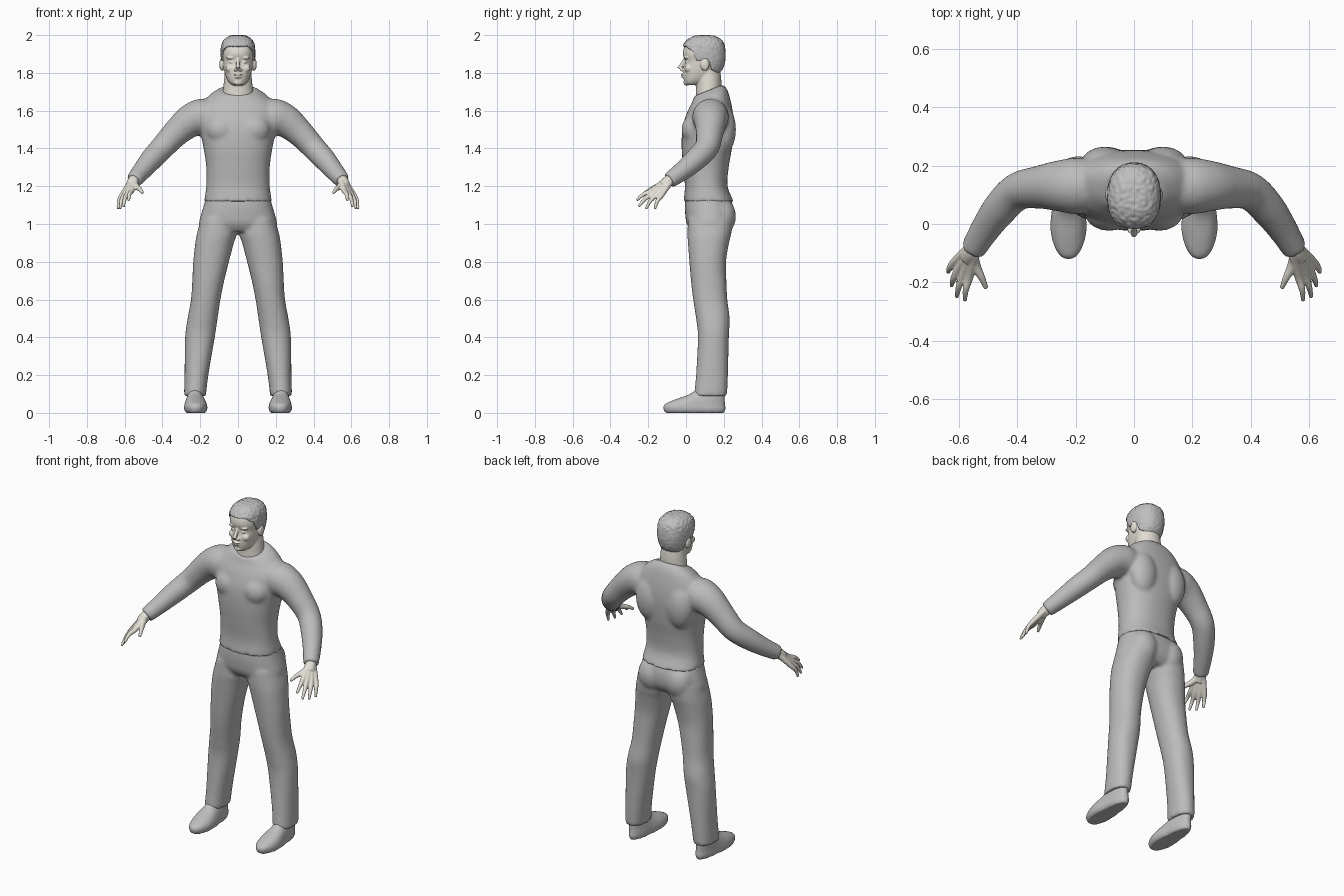
import bpy, bmesh, math
from mathutils import Vector, Matrix, noise

cube = bpy.data.objects.get("Cube")
if cube:
    bpy.data.objects.remove(cube, do_unlink=True)


def material(name, *rgb):
    mat = bpy.data.materials.new(name)
    mat.use_nodes = True
    mat.diffuse_color = (*rgb, 1)
    mat.node_tree.nodes["Principled BSDF"].inputs["Base Color"].default_value = (*rgb, 1)
    return mat


cloth = material("grey cloth", 0.5, 0.5, 0.5)
skin = material("pale skin", 0.76, 0.73, 0.66)
hair_grey = material("grey hair", 0.52, 0.52, 0.52)
shoe_grey = material("grey shoe", 0.52, 0.52, 0.52)


def spline(keys, steps=5):
    """Smooth curve through tuples of any length."""
    out = []
    for i in range(len(keys) - 1):
        a, b = keys[max(i - 1, 0)], keys[i]
        c, d = keys[i + 1], keys[min(i + 2, len(keys) - 1)]
        for s in range(steps):
            t = s / steps
            out.append([q + 0.5 * t * (r - p + t * (2*p - 5*q + 4*r - e + t * (3*(q - r) + e - p)))
                        for p, q, r, e in zip(a, b, c, d)])
    return out + [list(keys[-1])]


def skin_rings(bm, rings):
    """Bridge point rings and cap both ends."""
    loops = [[bm.verts.new(p) for p in ring] for ring in rings]
    for lo, hi in zip(loops, loops[1:]):
        for i in range(len(lo)):
            bm.faces.new((lo[i - 1], lo[i], hi[i], hi[i - 1]))
    bm.faces.new(loops[0][::-1])
    bm.faces.new(loops[-1])


def loft(bm, keys, power=2.3, n=40):
    """Stack of rounded sections: z, x min, x max, y min, y max, optional tilt."""
    rings = []
    for z, x0, x1, y0, y1, *tilt in spline(keys):
        ring = []
        for i in range(n):
            a = math.tau * i / n
            u, v = [math.copysign(abs(w) ** (2 / power), w) for w in (math.cos(a), math.sin(a))]
            dy = v * (y1 - y0) / 2
            ring.append(((x0 + x1) / 2 + u * (x1 - x0) / 2, (y0 + y1) / 2 + dy,
                         z + sum(tilt) * dy))
        rings.append(ring)
    skin_rings(bm, rings)


def tube(bm, keys, n=20):
    """Round limb through x, y, z, radius."""
    pts = spline(keys)
    rings = []
    for i, (*p, r) in enumerate(pts):
        ahead, behind = pts[min(i + 1, len(pts) - 1)], pts[max(i - 1, 0)]
        turn = (Vector(ahead[:3]) - Vector(behind[:3])).to_track_quat('Z', 'Y')
        rings.append([Vector(p) + turn @ Vector((r * math.cos(a), r * math.sin(a), 0))
                      for a in (math.tau * k / n for k in range(n))])
    skin_rings(bm, rings)


def ball(bm, centre, radii):
    bmesh.ops.create_uvsphere(bm, u_segments=20, v_segments=12, radius=1,
                              matrix=Matrix.Translation(centre) @ Matrix.Diagonal((*radii, 1)))


def mirror(bm):
    """Copy everything built so far to the other side."""
    copy = bmesh.ops.duplicate(bm, geom=bm.verts[:] + bm.edges[:] + bm.faces[:])["geom"]
    for v in copy:
        if isinstance(v, bmesh.types.BMVert):
            v.co.x *= -1


def finish(name, bm, mat, voxel, smoothing):
    """Fuse the overlapping pieces into one soft surface."""
    bmesh.ops.recalc_face_normals(bm, faces=bm.faces[:])
    mesh = bpy.data.meshes.new(name)
    bm.to_mesh(mesh)
    bm.free()
    obj = bpy.data.objects.new(name, mesh)
    bpy.context.collection.objects.link(obj)
    fuse = obj.modifiers.new("fuse", 'REMESH')
    fuse.mode, fuse.voxel_size = 'VOXEL', voxel
    soft = obj.modifiers.new("soften", 'SMOOTH')
    soft.factor, soft.iterations = 0.5, smoothing
    deps = bpy.context.evaluated_depsgraph_get()
    baked = bpy.data.meshes.new_from_object(obj.evaluated_get(deps), depsgraph=deps)
    obj.modifiers.clear()
    obj.data = baked
    baked.materials.clear()
    baked.materials.append(mat)
    for f in baked.polygons:
        f.use_smooth = True
        f.material_index = 0
    return obj


# Shirt: sleeves, shoulder blades and chest on a torso
bm = bmesh.new()
tube(bm, [(.14, .13, 1.57, .09), (.2, .13, 1.565, .097), (.26, .13, 1.54, .087),
          (.33, .125, 1.48, .073), (.4, .11, 1.405, .065), (.46, .05, 1.34, .06),
          (.51, -.02, 1.28, .051), (.552, -.09, 1.23, .043)])
ball(bm, (.1, .2, 1.5), (.085, .065, .13))
ball(bm, (.085, .04, 1.5), (.085, .064, .08))
mirror(bm)
loft(bm, [(1.12, -.18, .18, -.013, .253, 0), (1.2, -.168, .168, -.006, .22, 0),
          (1.3, -.168, .168, -.015, .226, 0), (1.4, -.182, .182, -.023, .243, 0),
          (1.5, -.202, .202, -.02, .252, 0), (1.57, -.21, .21, -.002, .25, 0),
          (1.625, -.2, .2, .016, .24, .1), (1.68, -.15, .15, .036, .22, .3),
          (1.708, -.1, .1, .043, .195, .4)])
finish("shirt", bm, cloth, .01, 6)

# Trousers: legs and seat on a hip block
bm = bmesh.new()
loft(bm, [(1.03, .01, .195, .01, .25), (.95, .006, .217, .008, .24), (.9, .022, .226, .01, .228),
          (.8, .048, .237, .018, .212), (.7, .073, .242, .026, .214), (.6, .093, .249, .038, .219),
          (.5, .108, .267, .053, .231), (.4, .123, .28, .063, .227), (.2, .157, .283, .053, .222),
          (.09, .17, .286, .042, .218)], 2.2)
ball(bm, (.09, .185, 1.04), (.085, .08, .1))
mirror(bm)
loft(bm, [(1.16, -.165, .165, 0, .225), (1.1, -.181, .181, -.006, .248),
          (1.05, -.196, .196, -.004, .254), (1, -.207, .207, .004, .245),
          (.96, -.19, .19, .03, .215)])
finish("trousers", bm, cloth, .01, 6)

# Shoes: low sections with a narrower heel
bm = bmesh.new()
loft(bm, [(0, .167, .28, -.11, .202), (.02, .158, .29, -.12, .209), (.045, .16, .288, -.114, .207),
          (.07, .168, .284, -.06, .206), (.1, .178, .278, .02, .206), (.14, .19, .27, .07, .2)], 2.2)
for v in bm.verts:
    v.co.x = .224 + (v.co.x - .224) * (1 - .2 * min(max((v.co.y + .02) / .1, 0), 1))
mirror(bm)
finish("shoes", bm, shoe_grey, .008, 3)

# Hands: each finger runs from the wrist over its knuckle to the tip
bm = bmesh.new()
wrist, palm = Vector((.555, -.095, 1.226)), Vector((.588, -.153, 1.163))
tube(bm, [(.53, -.055, 1.255, .03), (*wrist, .03), (.568, -.12, 1.2, .027)])
fingers = [((.562, -.178, 1.178), (.578, -.262, 1.125)), ((.582, -.172, 1.165), (.606, -.25, 1.092)),
           ((.6, -.155, 1.156), (.624, -.212, 1.08)), ((.614, -.13, 1.152), (.636, -.165, 1.08))]
for knuckle, tip in fingers:
    k, t = Vector(knuckle), Vector(tip)
    mid = (k + t) / 2 + Vector((.005, -.004, .006))
    tube(bm, [(*(wrist + (k - palm) * .4), .018), (*k, .0145), (*mid, .011), (*t, .007)])
tube(bm, [(*wrist, .02), (.54, -.145, 1.2, .017), (.52, -.185, 1.185, .012), (.505, -.22, 1.165, .008)])
mirror(bm)
finish("hands", bm, skin, .004, 4)

# Head: skull, neck and facial features
skull = [(1.735, -.03, .03, .004, .06), (1.75, -.048, .048, -.008, .1),
         (1.78, -.064, .064, -.014, .15), (1.82, -.075, .075, -.014, .187),
         (1.86, -.081, .081, -.006, .2), (1.9, -.085, .085, -.016, .203),
         (1.94, -.081, .081, -.008, .197), (1.97, -.066, .066, .016, .178),
         (1.988, -.04, .04, .05, .145), (1.992, -.015, .015, .085, .11)]
bm = bmesh.new()
ball(bm, (.086, .1, 1.845), (.013, .024, .034))     # ear
ball(bm, (.033, .006, 1.857), (.014, .013, .009))   # eyelid
ball(bm, (.034, .003, 1.88), (.028, .014, .008))    # brow
ball(bm, (.043, .014, 1.823), (.023, .022, .022))   # cheek
ball(bm, (.013, -.021, 1.816), (.01, .011, .008))   # nostril
mirror(bm)
loft(bm, skull)
loft(bm, [(1.64, -.088, .088, .05, .19), (1.7, -.08, .08, .053, .187),
          (1.76, -.074, .074, .054, .187), (1.82, -.068, .068, .06, .18)], 2)
tube(bm, [(0, -.004, 1.875, .009), (0, -.02, 1.848, .01), (0, -.036, 1.822, .012)])
ball(bm, (0, -.015, 1.791), (.023, .012, .006))
ball(bm, (0, -.013, 1.778), (.019, .012, .006))
ball(bm, (0, .004, 1.749), (.026, .018, .016))
finish("head", bm, skin, .004, 3)

# Hair: a slightly larger skull trimmed along the hairline and roughened
bm = bmesh.new()
loft(bm, [(z + (.007 if z > 1.9 else 0), x0 - .007, x1 + .007, y0 - .007, y1 + .007)
          for z, x0, x1, y0, y1 in skull])
hair = finish("hair", bm, hair_grey, .004, 3)
hairline = [(-.1, 1.942), (0, 1.938), (.03, 1.915), (.055, 1.865), (.085, 1.862),
            (.12, 1.86), (.135, 1.815), (.18, 1.785), (.3, 1.78)]


def hair_edge(y):
    for (y0, z0), (y1, z1) in zip(hairline, hairline[1:]):
        if y <= y1:
            return z0 + (z1 - z0) * (y - y0) / (y1 - y0)
    return hairline[-1][1]


bm = bmesh.new()
bm.from_mesh(hair.data)
bmesh.ops.delete(bm, geom=[v for v in bm.verts if v.co.z < hair_edge(v.co.y)], context='VERTS')
bm.normal_update()
for v in bm.verts:
    rough = .0035 if v.co.z > 1.93 else .0015
    v.co += v.normal * rough * noise.noise(v.co * 70)
bm.to_mesh(hair.data)
bm.free()
shell = hair.modifiers.new("thickness", 'SOLIDIFY')
shell.thickness, shell.offset = .009, -1
